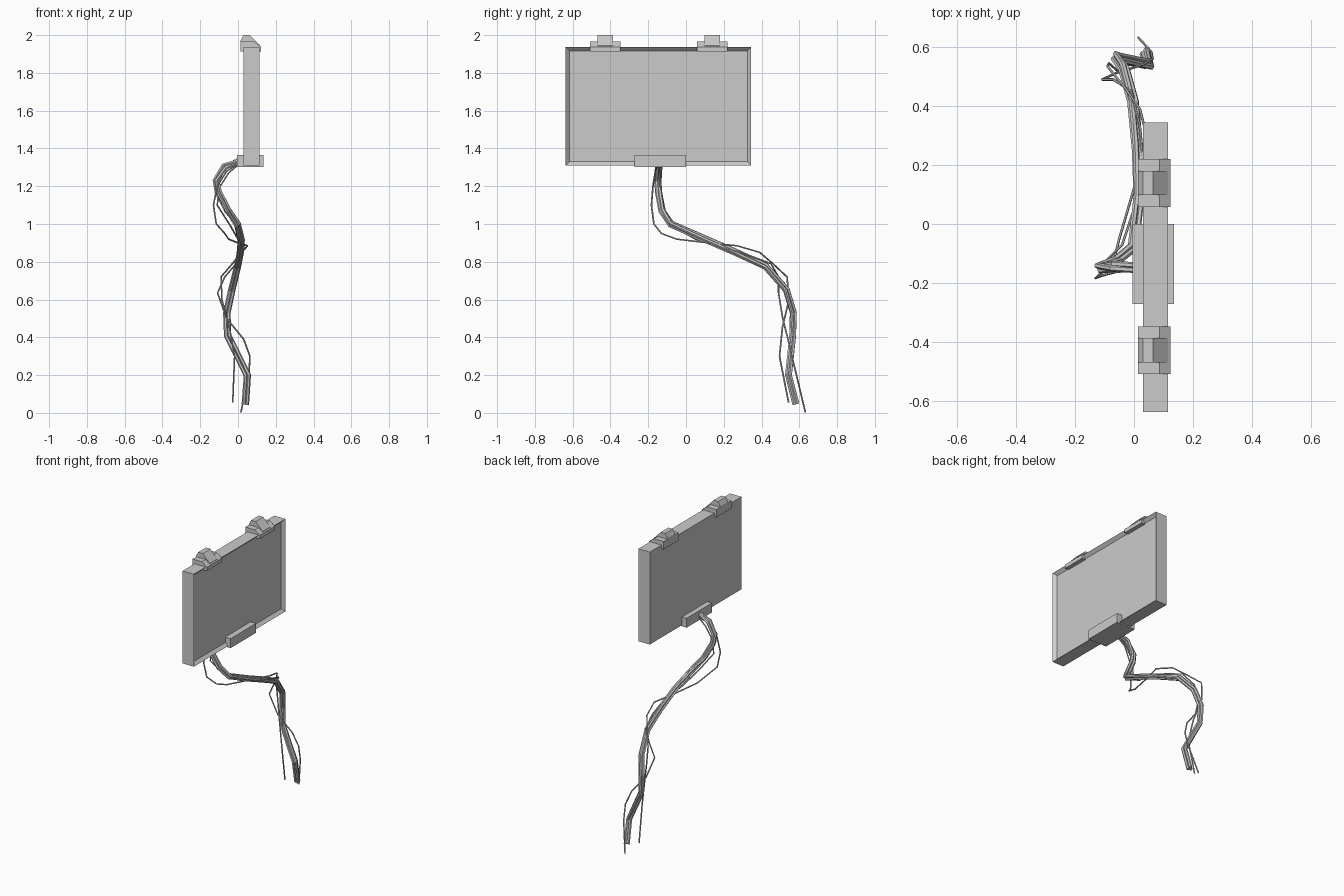
import bpy, bmesh, math
from mathutils import Vector

if "Cube" in bpy.data.objects:
    bpy.data.objects.remove(bpy.data.objects["Cube"])


def finish(name, bm):
    bmesh.ops.recalc_face_normals(bm, faces=bm.faces)
    me = bpy.data.meshes.new(name)
    bm.to_mesh(me)
    bm.free()
    ob = bpy.data.objects.new(name, me)
    bpy.context.collection.objects.link(ob)
    return ob


def prism(name, profile, y0, y1):
    """Extrude an (x, z) profile along y."""
    bm = bmesh.new()
    face = bm.faces.new([bm.verts.new((x, y0, z)) for x, z in profile])
    ext = bmesh.ops.extrude_face_region(bm, geom=[face])["geom"]
    verts = [g for g in ext if isinstance(g, bmesh.types.BMVert)]
    bmesh.ops.translate(bm, verts=verts, vec=(0, y1 - y0, 0))
    return finish(name, bm)


def box_profile(x0, x1, z0, z1):
    return [(x0, z0), (x1, z0), (x1, z1), (x0, z1)]


def tube(name, points, radius):
    """Low-poly six-sided cable through the points."""
    cu = bpy.data.curves.new(name, 'CURVE')
    cu.dimensions = '3D'
    cu.bevel_depth = radius
    cu.bevel_resolution = 1
    cu.use_fill_caps = True
    sp = cu.splines.new('POLY')
    sp.use_smooth = False
    sp.points.add(len(points) - 1)
    for p, co in zip(sp.points, points):
        p.co = (*co, 1)
    tmp = bpy.data.objects.new(name + "_path", cu)
    bpy.context.collection.objects.link(tmp)
    deps = bpy.context.evaluated_depsgraph_get()
    me = bpy.data.meshes.new_from_object(tmp.evaluated_get(deps))
    bpy.data.objects.remove(tmp)
    ob = bpy.data.objects.new(name, me)
    bpy.context.collection.objects.link(ob)


# Screen panel with a recessed display on the +x side
panel = prism("screen_panel", box_profile(0.03, 0.115, 1.31, 1.937), -0.637, 0.345)
bm = bmesh.new()
bm.from_mesh(panel.data)
front = max(bm.faces, key=lambda f: f.calc_center_median().x)
bmesh.ops.inset_region(bm, faces=[front], thickness=0.028)
bmesh.ops.translate(bm, verts=front.verts, vec=(-0.02, 0, 0))
bm.to_mesh(panel.data)
bm.free()

# Cable bracket under the panel
prism("cable_bracket", box_profile(-0.005, 0.135, 1.302, 1.366), -0.272, 0.0)

# Two stepped clips on the top edge
for side, y in (("left", -0.428), ("right", 0.139)):
    prism("clip_base_" + side,
          [(0.014, 1.912), (0.123, 1.912), (0.123, 1.938), (0.086, 1.965), (0.014, 1.965)],
          y - 0.081, y + 0.081)
    prism("clip_hook_" + side,
          [(0.014, 1.93), (0.116, 1.93), (0.116, 1.946), (0.064, 2.0), (0.03, 2.0), (0.014, 1.972)],
          y - 0.041, y + 0.041)

# Main cable bundle: three strands around one path
path = [Vector(p) for p in (
    (0.02, -0.146, 1.34), (-0.07, -0.146, 1.305), (-0.115, -0.146, 1.23),
    (-0.105, -0.143, 1.17), (-0.055, -0.125, 1.07), (-0.005, -0.08, 1.0),
    (0.015, 0.1, 0.92), (0.01, 0.26, 0.85), (-0.005, 0.42, 0.775),
    (-0.035, 0.53, 0.65), (-0.06, 0.566, 0.53), (-0.055, 0.562, 0.41),
    (0.05, 0.54, 0.2), (0.04, 0.58, 0.046))]
for k in range(3):
    strand = []
    for i, p in enumerate(path):
        t = (path[min(i + 1, len(path) - 1)] - path[max(i - 1, 0)]).normalized()
        u = t.cross(Vector((1, 0.3, 0.6 if i < 2 else 0))).normalized()
        v = t.cross(u)
        a = k * math.tau / 3 + i * 0.12
        strand.append(p + 0.011 * (u * math.cos(a) + v * math.sin(a)))
    tube("bundle_strand_%d" % (k + 1), strand, 0.0105)

# Loose thin wires
tube("loose_wire_1", [
    (0.02, -0.155, 1.33), (-0.06, -0.162, 1.28), (-0.11, -0.175, 1.2), (-0.13, -0.183, 1.1),
    (-0.115, -0.17, 1.0), (-0.07, -0.13, 0.95), (-0.05, -0.05, 0.92), (0.0, 0.12, 0.9),
    (0.05, 0.27, 0.885), (0.02, 0.39, 0.85), (-0.03, 0.46, 0.79), (-0.09, 0.535, 0.72),
    (-0.085, 0.545, 0.6), (-0.045, 0.51, 0.45), (-0.018, 0.495, 0.3), (-0.028, 0.543, 0.055)], 0.0045)
tube("loose_wire_2", [
    (0.02, -0.14, 1.33), (-0.05, -0.14, 1.27), (-0.1, -0.14, 1.19), (-0.11, -0.14, 1.1),
    (-0.04, -0.07, 0.99), (0.0, 0.05, 0.92), (0.03, 0.2, 0.875), (0.02, 0.33, 0.835),
    (-0.01, 0.45, 0.79), (-0.07, 0.49, 0.72), (-0.108, 0.49, 0.635), (-0.06, 0.512, 0.5),
    (0.03, 0.54, 0.39), (0.063, 0.56, 0.3), (0.058, 0.585, 0.2), (0.015, 0.632, 0.002)], 0.0045)
